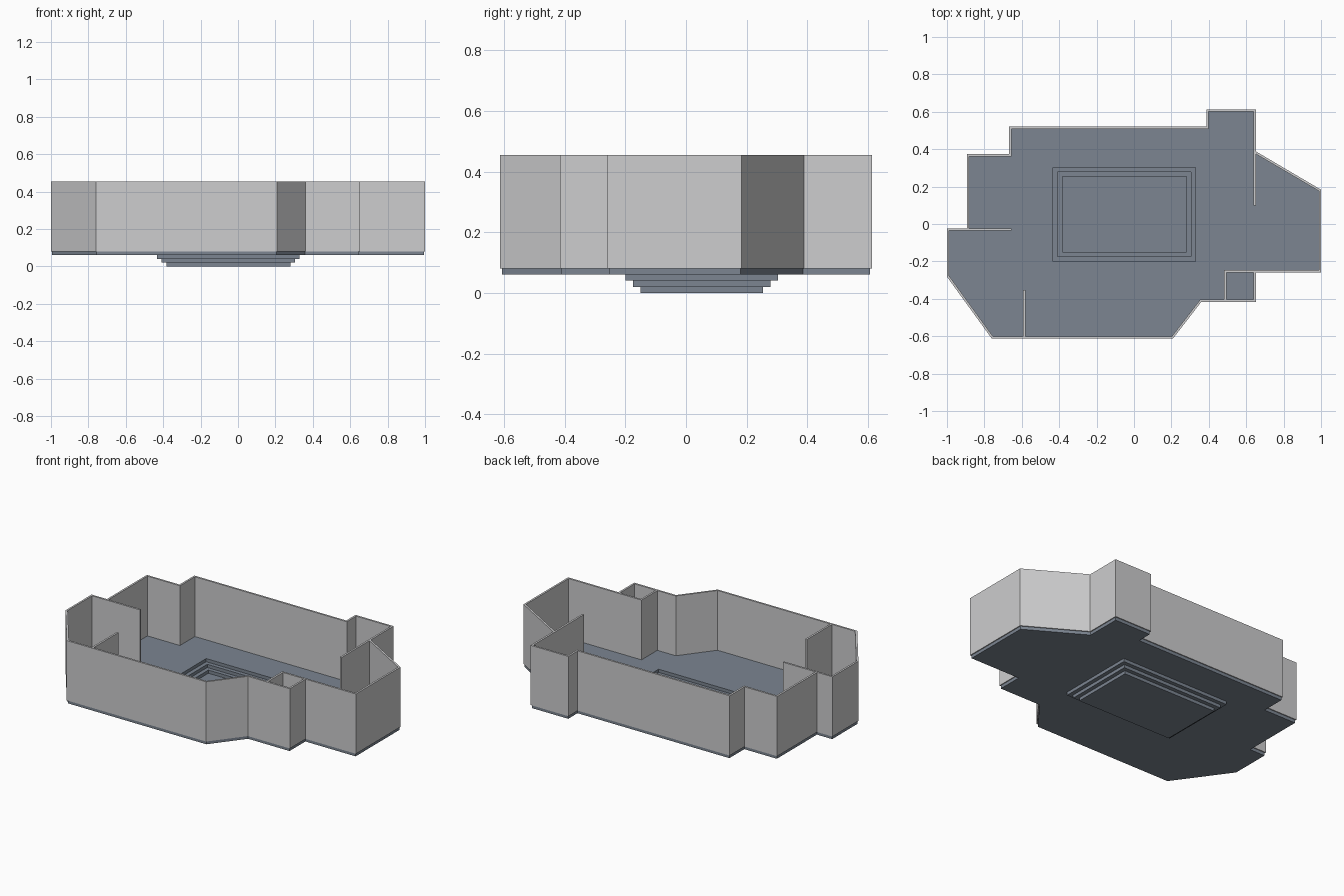
import bpy, bmesh
from mathutils import Vector

if "Cube" in bpy.data.objects:
    bpy.data.objects.remove(bpy.data.objects["Cube"])

WALL_T = 0.012                      # wall thickness
Z_FLOOR0, Z_FLOOR1, Z_TOP = 0.06, 0.08, 0.455


def material(name, rgb):
    m = bpy.data.materials.new(name)
    m.diffuse_color = (*rgb, 1.0)
    m.use_nodes = True
    m.node_tree.nodes["Principled BSDF"].inputs["Base Color"].default_value = m.diffuse_color
    return m


WALL = material("light grey wall", (0.61, 0.61, 0.62))
FLOOR = material("slate floor", (0.20, 0.235, 0.285))


def finish(bm, name, mat):
    bmesh.ops.recalc_face_normals(bm, faces=bm.faces[:])
    me = bpy.data.meshes.new(name)
    bm.to_mesh(me)
    bm.free()
    me.materials.append(mat)
    ob = bpy.data.objects.new(name, me)
    bpy.context.collection.objects.link(ob)
    return ob


def slab(name, loops, z0, z1, mat):
    """Flat plate from an outer loop and an optional hole loop."""
    bm = bmesh.new()
    edges = []
    for loop in loops:
        vs = [bm.verts.new((x, y, z0)) for x, y in loop]
        edges += [bm.edges.new((vs[i - 1], vs[i])) for i in range(len(vs))]
    bmesh.ops.triangle_fill(bm, edges=edges, use_beauty=True, normal=(0, 0, 1))
    ext = bmesh.ops.extrude_face_region(bm, geom=bm.faces[:], use_keep_orig=True)
    top = [g for g in ext["geom"] if isinstance(g, bmesh.types.BMVert)]
    bmesh.ops.translate(bm, verts=top, vec=(0, 0, z1 - z0))
    return finish(bm, name, mat)


def rect(x0, x1, y0, y1):
    return [(x0, y0), (x1, y0), (x1, y1), (x0, y1)]


def offset(loop, d):
    """Mitred offset of a counter-clockwise loop, positive outwards."""
    out = []
    pts = [Vector(p) for p in loop]
    for i, p in enumerate(pts):
        a = (p - pts[i - 1]).normalized()
        b = (pts[(i + 1) % len(pts)] - p).normalized()
        na, nb = Vector((a.y, -a.x)), Vector((b.y, -b.x))
        out.append(p + (na + nb) * (d / (1 + na.dot(nb))))
    return out


# Floor plan outline, counter-clockwise
PLAN = [(-0.994, -0.03), (-0.994, -0.28), (-0.757, -0.607), (0.205, -0.607),
        (0.357, -0.41), (0.645, -0.41), (0.645, -0.253), (0.99, -0.253),
        (0.99, 0.18), (0.645, 0.385), (0.645, 0.607), (0.393, 0.607),
        (0.393, 0.515), (-0.662, 0.515), (-0.662, 0.367), (-0.888, 0.367),
        (-0.888, -0.03)]
PLAN = [(0.994 if x == 0.99 else x, y) for x, y in PLAN]

# Floor with a sunken stepped pit: each ring fits under the hole above it
pit = [rect(-0.433 + i * 0.025, 0.33 - i * 0.025,
            -0.20 + i * 0.025, 0.303 - i * 0.025) for i in range(3)]
slab("floor", [PLAN, pit[0]], Z_FLOOR0, Z_FLOOR1, FLOOR)
slab("pit_step_upper", [pit[0], pit[1]], 0.04, 0.06, FLOOR)
slab("pit_step_lower", [pit[1], pit[2]], 0.02, 0.04, FLOOR)
slab("pit_bottom", [pit[2]], 0.0, 0.02, FLOOR)

# Outer wall: mitred ring standing on the floor edge
bm = bmesh.new()
section = [(WALL_T / 2, Z_FLOOR1), (WALL_T / 2, Z_TOP),
           (-WALL_T / 2, Z_TOP), (-WALL_T / 2, Z_FLOOR1)]
rings = [[bm.verts.new((p.x, p.y, z)) for p in offset(PLAN, d)] for d, z in section]
for j in range(4):
    for i in range(len(PLAN)):
        bm.faces.new((rings[j - 1][i - 1], rings[j - 1][i], rings[j][i], rings[j][i - 1]))
finish(bm, "outer_wall", WALL)

# Inner partition walls (axis-aligned centre lines)
h = WALL_T / 2
partitions = {
    "partition_east": (0.645, 0.645, 0.105, 0.385),
    "partition_west": (-0.888, -0.662, -0.03, -0.03),
    "partition_south": (-0.587, -0.587, -0.607, -0.36),
    "closet_side": (0.488, 0.488, -0.41, -0.253),
    "closet_back": (0.488, 0.645, -0.253, -0.253),
}
for name, (x0, x1, y0, y1) in partitions.items():
    slab(name, [rect(x0 - h, x1 + h, y0 - h, y1 + h)], Z_FLOOR1, Z_TOP, WALL)
